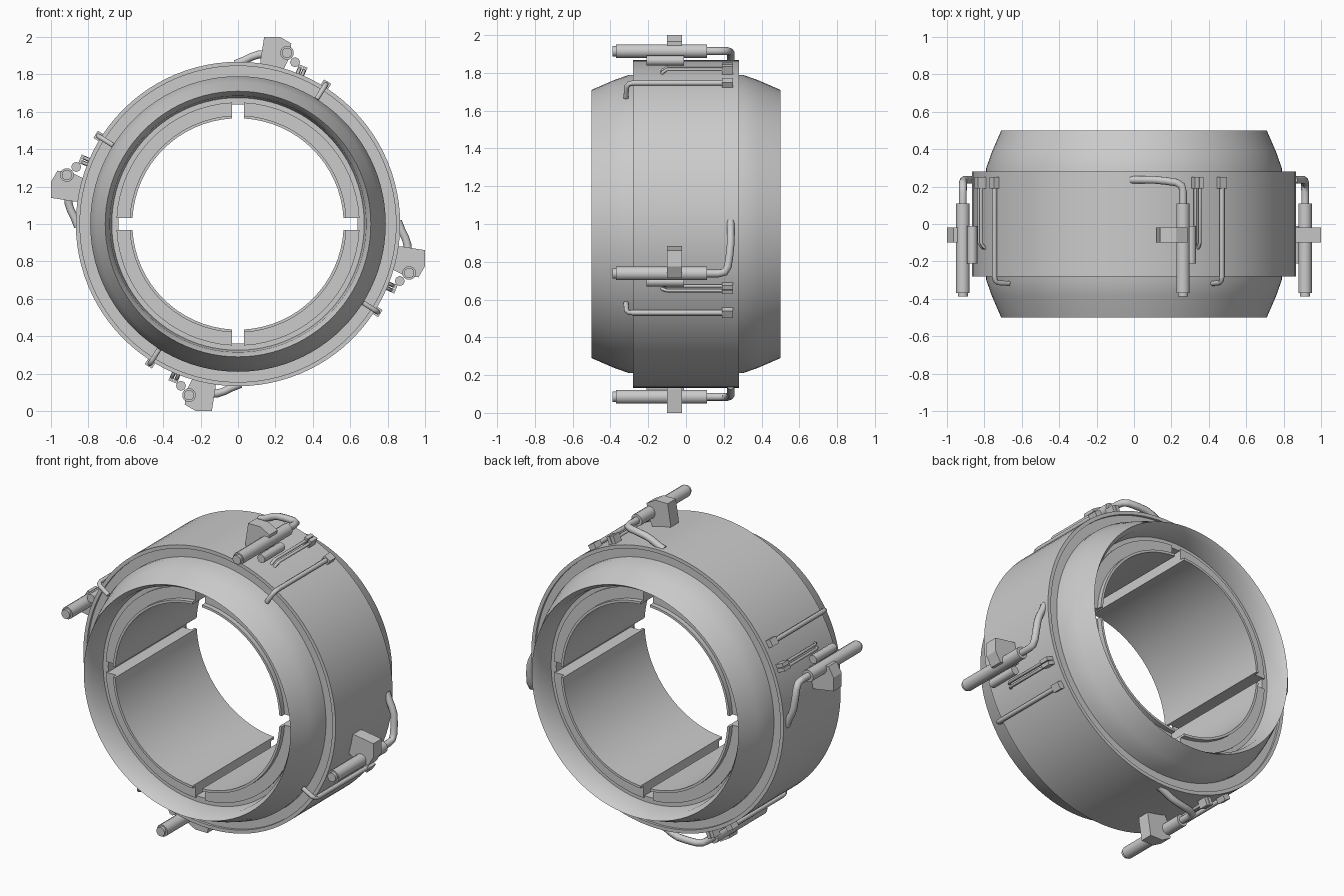
import bpy, bmesh, math
from mathutils import Vector

if "Cube" in bpy.data.objects:
    bpy.data.objects.remove(bpy.data.objects["Cube"])

grey = bpy.data.materials.new("plain_grey")
grey.diffuse_color = (0.6, 0.6, 0.6, 1)
grey.use_nodes = True
grey.node_tree.nodes["Principled BSDF"].inputs["Base Color"].default_value = grey.diffuse_color


def finish(name, bm, turn=0, smooth=True, angle=30):
    """Turn a bmesh (centred on the ring axis) into an object, rotated about y."""
    bmesh.ops.recalc_face_normals(bm, faces=bm.faces)
    me = bpy.data.meshes.new(name)
    bm.to_mesh(me)
    bm.free()
    me.materials.append(grey)
    ob = bpy.data.objects.new(name, me)
    bpy.context.collection.objects.link(ob)
    ob.location.z = 1
    ob.rotation_euler.y = turn
    if smooth:
        bpy.ops.object.select_all(action='DESELECT')
        bpy.context.view_layer.objects.active = ob
        ob.select_set(True)
        bpy.ops.object.shade_smooth_by_angle(angle=math.radians(angle))
    return ob


def lathe(name, profile, n=96):
    """Closed (radius, y) profile revolved about the y axis."""
    bm = bmesh.new()
    rings = []
    for i in range(n):
        a = math.tau * i / n
        rings.append([bm.verts.new((r * math.sin(a), y, r * math.cos(a))) for r, y in profile])
    m = len(profile)
    for i in range(n):
        p, q = rings[i], rings[(i + 1) % n]
        for j in range(m):
            k = (j + 1) % m
            bm.faces.new((p[j], p[k], q[k], q[j]))
    return finish(name, bm)


def prism(name, pts, y0, y1, turn=0, smooth=False):
    """(x, z) outline extruded along y."""
    bm = bmesh.new()
    a = [bm.verts.new((x, y0, z)) for x, z in pts]
    b = [bm.verts.new((x, y1, z)) for x, z in pts]
    n = len(pts)
    bm.faces.new(a)
    bm.faces.new(b[::-1])
    for i in range(n):
        bm.faces.new((a[i], b[i], b[(i + 1) % n], a[(i + 1) % n]))
    return finish(name, bm, turn, smooth)


def tube(name, path, r, turn=0, n=10):
    """Round bar swept along a path of points."""
    pts = [Vector(p) for p in path]
    bm = bmesh.new()
    rings, u = [], None
    for i, p in enumerate(pts):
        t = (pts[min(i + 1, len(pts) - 1)] - pts[max(i - 1, 0)]).normalized()
        u = t.orthogonal() if u is None else u - t * u.dot(t)
        u.normalize()
        v = t.cross(u)
        rings.append([bm.verts.new(p + r * (u * math.cos(math.tau * k / n) + v * math.sin(math.tau * k / n)))
                      for k in range(n)])
    for a, b in zip(rings, rings[1:]):
        for k in range(n):
            bm.faces.new((a[k], a[(k + 1) % n], b[(k + 1) % n], b[k]))
    bm.faces.new(rings[0])
    bm.faces.new(rings[-1][::-1])
    return finish(name, bm, turn, True, 46)


def polar(r, deg):
    a = math.radians(deg)
    return r * math.sin(a), r * math.cos(a)


def clamp_box(name, r, deg, w, h, y0, y1, turn):
    """Small block sitting at a polar position, aligned to the radius."""
    x, z = polar(r, deg)
    s, c = polar(1, deg)
    pts = [(x + c * i * w / 2 + s * j * h / 2, z - s * i * w / 2 + c * j * h / 2)
           for i, j in ((-1, -1), (1, -1), (1, 1), (-1, 1))]
    return prism(name, pts, y0, y1, turn)


def quarter(r0, r1, half):
    """Quarter ring outline whose ends are parallel to the slot."""
    pts = []
    for r, order in ((r0, range(17)), (r1, range(16, -1, -1))):
        a0 = math.asin(half / r)
        for i in order:
            a = a0 + (math.pi / 2 - 2 * a0) * i / 16
            pts.append((r * math.sin(a), r * math.cos(a)))
    return pts


# barrel shell with tapered ends and inner wall
lathe("barrel_shell", [(.64, -.36), (.675, -.36), (.685, -.46), (.71, -.5), (.76, -.385), (.79, -.3),
                       (.79, .3), (.76, .385), (.71, .5), (.685, .46), (.675, .36), (.64, .36)])
# outer band with a thin raised rim at each edge
lathe("outer_band", [(.78, -.265), (.845, -.265), (.845, -.28), (.867, -.28),
                     (.867, .28), (.845, .28), (.845, .265), (.78, .265)])

for k in range(4):
    t = k * math.pi / 2
    # inner liner quarter, with a thin lip
    prism("liner_block", quarter(.57, .65, .033), -.37, .37, t, True)
    prism("liner_lip", quarter(.565, .58, .033), -.40, .40, t, True)
    # bracket holding the actuator
    prism("bracket", [(.12, .85), (.12, .875), (.14, 1.0), (.225, 1.0), (.285, .965),
                      (.275, .89), (.24, .82)], -.10, -.02, t)
    # actuator cylinder, end cap and bent pipe
    cx, cz = .262, .915
    tube("actuator", [(cx, -.37, cz), (cx, .11, cz)], .037, t, 12)
    tube("actuator_cap", [(cx, -.388, cz), (cx, -.36, cz)], .028, t, 12)
    tube("bent_pipe", [(cx, .10, cz), (cx, .17, cz), (.255, .205, cz), (.225, .222, .915),
                       (.17, .23, .912), (.11, .236, .906), (.07, .236, .893), (.035, .236, .875),
                       (-.015, .236, .855)], .021, t)
    # small canister
    tube("canister", [(.305, -.21, .865), (.305, -.01, .865)], .027, t, 8)
    # pair of short rods with end blocks
    for d in (21.6, 23.3):
        x, z = polar(.891, d)
        x2, z2 = polar(.86, d)
        tube("short_rod", [(x, .2, z), (x, -.10, z), ((x + x2) / 2, -.122, (z + z2) / 2),
                           (x2, -.13, z2)], .009, t, 8)
        clamp_box("short_rod_block", .889, d, .022, .05, .19, .25, t)
    # long hooked rod with end block
    d = 32.2
    x, z = polar(.882, d)
    path = [(x, .2, z), (x, -.28, z)]
    for r, y in ((.876, -.302), (.86, -.314), (.79, -.318)):
        hx, hz = polar(r, d)
        path.append((hx, y, hz))
    tube("hook_rod", path, .014, t, 8)
    clamp_box("hook_block", .882, d, .045, .035, .19, .25, t)
